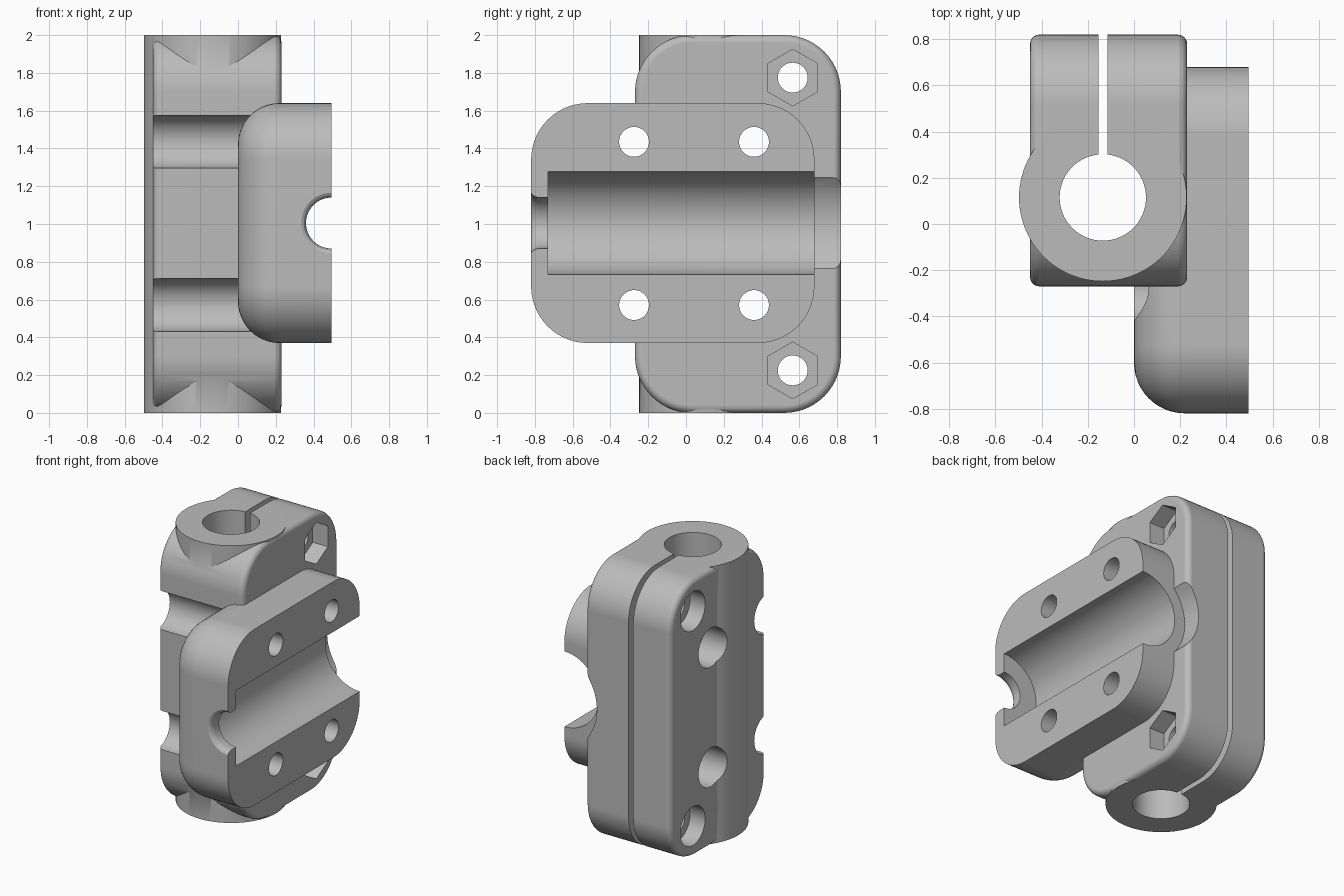
import bpy, bmesh
from math import sin, cos, pi, radians
from mathutils import Matrix

if "Cube" in bpy.data.objects:
    bpy.data.objects.remove(bpy.data.objects["Cube"])

grey = bpy.data.materials.new("plain grey")
grey.use_nodes = True
COLOUR = (0.5, 0.5, 0.5, 1)
grey.diffuse_color = COLOUR
grey.node_tree.nodes["Principled BSDF"].inputs["Base Color"].default_value = COLOUR


def make(name, bm):
    bmesh.ops.recalc_face_normals(bm, faces=bm.faces)
    mesh = bpy.data.meshes.new(name)
    bm.to_mesh(mesh)
    bm.free()
    mesh.materials.append(grey)
    ob = bpy.data.objects.new(name, mesh)
    bpy.context.collection.objects.link(ob)
    return ob


def loft(name, rings):
    """Skin equal-length point rings and cap both ends."""
    bm = bmesh.new()
    loops = [[bm.verts.new(p) for p in ring] for ring in rings]
    n = len(loops[0])
    for a, b in zip(loops, loops[1:]):
        for i in range(n):
            j = (i + 1) % n
            bm.faces.new((a[i], a[j], b[j], b[i]))
    bm.faces.new(loops[0])
    bm.faces.new(loops[-1])
    return make(name, bm)


def rounded_ring(x, y0, y1, z0, z1, r, inset, steps=14):
    """Rounded rectangle across x, shrunk by inset."""
    pts = []
    corners = ((y1 - r, z1 - r), (y0 + r, z1 - r), (y0 + r, z0 + r), (y1 - r, z0 + r))
    for k, (cy, cz) in enumerate(corners):
        for i in range(steps + 1):
            a = (k + i / steps) * pi / 2
            pts.append((x, cy + (r - inset) * cos(a), cz + (r - inset) * sin(a)))
    return pts


def fillet(x, r, side, steps):
    """(x, inset) pairs from a face at x round to the side wall."""
    return [(x + side * r * (1 - cos(t)), r * (1 - sin(t)))
            for t in (i / steps * pi / 2 for i in range(steps + 1))]


def lathe(name, axis, centre, profile, sides=64, turn=0):
    """Solid of (position, radius) pairs along the x, y or z axis."""
    rings = []
    for p, r in profile:
        ring = []
        for i in range(sides):
            a = 2 * pi * i / sides + turn
            u, v = centre[0] + r * cos(a), centre[1] + r * sin(a)
            ring.append({"x": (p, u, v), "y": (u, p, v), "z": (u, v, p)}[axis])
        rings.append(ring)
    return loft(name, rings)


def box(name, lo, hi):
    bm = bmesh.new()
    size = [b - a for a, b in zip(lo, hi)]
    mid = [(a + b) / 2 for a, b in zip(lo, hi)]
    bmesh.ops.create_cube(bm, size=1, matrix=Matrix.Translation(mid) @ Matrix.Diagonal((*size, 1)))
    return make(name, bm)


def combine(target, other, operation):
    mod = target.modifiers.new(other.name, "BOOLEAN")
    mod.operation, mod.solver, mod.object = operation, "EXACT", other
    other.hide_render = True
    bpy.context.view_layer.objects.active = target
    bpy.ops.object.modifier_apply(modifier=mod.name)
    bpy.data.objects.remove(other)


# Clamp block with small fillets on both broad sides
left, right = fillet(-0.45, 0.04, 1, 6), fillet(0.23, 0.04, -1, 6)
bracket = loft("clamp_bracket", [rounded_ring(x, -0.27, 0.82, 0, 2, 0.3, d)
                                 for x, d in left + right[::-1]])

# Bearing plate with a large fillet towards the clamp
plate_rings = fillet(0, 0.22, 1, 12) + [(0.495, 0)]
plate = loft("bearing_plate", [rounded_ring(x, -0.82, 0.68, 0.37, 1.64, 0.3, d)
                               for x, d in plate_rings])
combine(bracket, plate, "UNION")

# Upright tube that holds the rod
ROD = (-0.135, 0.115)
combine(bracket, lathe("rod_tube", "z", ROD, [(0, 0.363), (2, 0.363)], 96), "UNION")

# Rod bore and clamping slit
combine(bracket, lathe("rod_bore", "z", ROD, [(-0.1, 0.187), (2.1, 0.187)]), "DIFFERENCE")
combine(bracket, box("slit", (-0.153, 0.2, -0.1), (-0.115, 1, 2.1)), "DIFFERENCE")

# Bearing seat, clearance behind it, and flared shaft notch
SEAT = (0.495, 1.005)
combine(bracket, lathe("seat", "y", SEAT, [(-0.73, 0.272), (0.75, 0.272)]), "DIFFERENCE")
combine(bracket, lathe("clearance", "y", SEAT, [(0.68, 0.358), (0.9, 0.358)]), "DIFFERENCE")
flare = [(-0.9, 0.16), (-0.82, 0.16), (-0.812, 0.147), (-0.795, 0.138), (-0.78, 0.135), (-0.7, 0.135)]
combine(bracket, lathe("shaft_notch", "y", SEAT, flare), "DIFFERENCE")

for s in (-1, 1):
    # Plate screws, with head recesses from the clamp side
    for y in (-0.275, 0.36):
        screw = [(-0.6, 0.14), (0.2, 0.14), (0.2, 0.079), (0.6, 0.079)]
        combine(bracket, lathe("plate_screw", "x", (y, 1.003 + s * 0.432), screw, 48), "DIFFERENCE")
    # Clamp screws, with head recess and hexagonal nut pocket
    spot = (0.565, 1 + s * 0.775)
    screw = [(-0.6, 0.14), (-0.33, 0.14), (-0.33, 0.079), (0.6, 0.079)]
    combine(bracket, lathe("clamp_screw", "x", spot, screw, 48), "DIFFERENCE")
    nut = lathe("nut_pocket", "x", spot, [(0.11, 0.15), (0.4, 0.15)], 6, pi / 6)
    combine(bracket, nut, "DIFFERENCE")

# Smooth curves, crisp edges
for ob in bpy.context.selected_objects:
    ob.select_set(False)
bracket.select_set(True)
bpy.context.view_layer.objects.active = bracket
bpy.ops.object.shade_smooth_by_angle(angle=radians(30))
weighted = bracket.modifiers.new("even shading", "WEIGHTED_NORMAL")
weighted.keep_sharp = True
